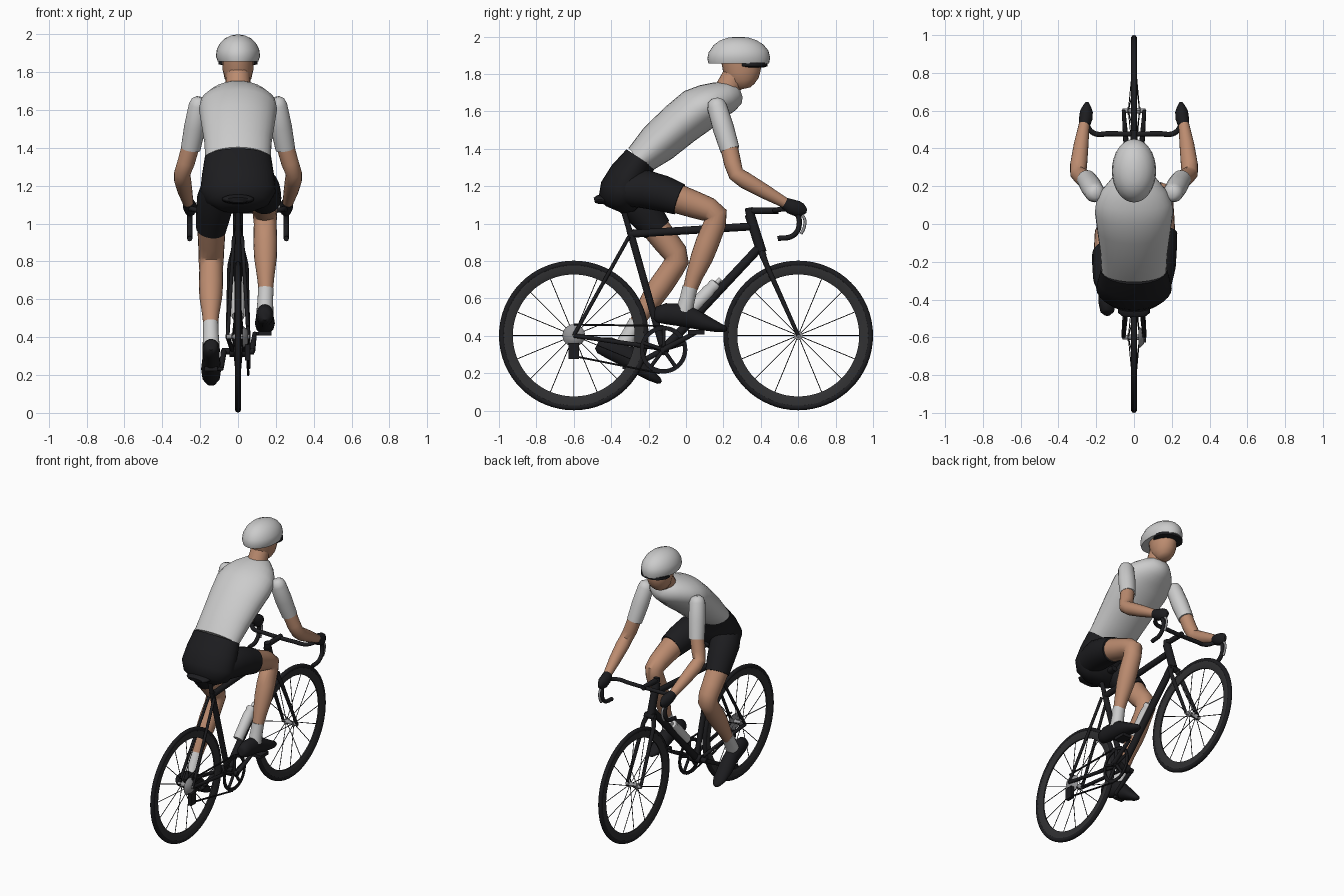
import bpy, bmesh, math
from mathutils import Vector


def material(name, rgb):
    m = bpy.data.materials.new(name)
    m.diffuse_color = (*rgb, 1)
    return m


BLACK = material("black", (0.012, 0.012, 0.014))
RIM = material("rim_dark", (0.03, 0.03, 0.032))
SKIN = material("skin", (0.5, 0.26, 0.16))
STEEL = material("steel", (0.3, 0.3, 0.31))


def finish(name, bm, mat, angle=50):
    bmesh.ops.recalc_face_normals(bm, faces=bm.faces)
    me = bpy.data.meshes.new(name)
    bm.to_mesh(me)
    bm.free()
    me.shade_smooth()
    me.set_sharp_from_angle(angle=math.radians(angle))
    if mat:
        me.materials.append(mat)
    ob = bpy.data.objects.new(name, me)
    bpy.context.collection.objects.link(ob)
    return ob


def loft(name, paths, mat=None, n=20):
    """Skin elliptical rings (x, y, z, half_width, half_thickness) along each path."""
    bm = bmesh.new()
    for path in paths:
        c = [Vector(p[:3]) for p in path]
        rings = []
        for i, p in enumerate(path):
            t = (c[min(i + 1, len(c) - 1)] - c[max(i - 1, 0)]).normalized()
            ref = Vector((0, 1, 0)) if abs(t.x) > 0.9 else Vector((1, 0, 0))
            side = (ref - t * ref.dot(t)).normalized()
            up = side.cross(t)
            rings.append([bm.verts.new(c[i] + side * p[3] * math.cos(a) + up * p[4] * math.sin(a))
                          for a in (2 * math.pi * k / n for k in range(n))])
        for a, b in zip(rings, rings[1:]):
            for k in range(n):
                bm.faces.new((a[k], a[k - 1], b[k - 1], b[k]))
        bm.faces.new(rings[0])
        bm.faces.new(rings[-1])
    return finish(name, bm, mat)


def tube(points, r, r2=None):
    r2 = r if r2 is None else r2
    k = max(len(points) - 1, 1)
    return [(*p, r + (r2 - r) * i / k, r + (r2 - r) * i / k) for i, p in enumerate(points)]


def limb(x0, x1, rows):
    """Round rings (y, z, r) with x blended from x0 to x1."""
    k = len(rows) - 1
    return [(x0 + (x1 - x0) * i / k, y, z, r, r) for i, (y, z, r) in enumerate(rows)]


def lathe(name, profile, y, z, mat=None, n=64):
    """Spin a closed (radius, x) profile around an axle parallel to x."""
    bm = bmesh.new()
    rings = [[bm.verts.new((x, y + r * math.cos(a), z + r * math.sin(a))) for r, x in profile]
             for a in (2 * math.pi * k / n for k in range(n))]
    m = len(profile)
    for i in range(n):
        a, b = rings[i - 1], rings[i]
        for k in range(m):
            bm.faces.new((a[k - 1], a[k], b[k], b[k - 1]))
    return finish(name, bm, mat)


def box(name, c, s, mat):
    bm = bmesh.new()
    bmesh.ops.create_cube(bm, size=1)
    for v in bm.verts:
        v.co = Vector(v.co[i] * s[i] + c[i] for i in range(3))
    return finish(name, bm, mat, 30)


def wire(name, pts, r, mat):
    cu = bpy.data.curves.new(name, 'CURVE')
    cu.dimensions = '3D'
    cu.bevel_depth, cu.bevel_resolution, cu.use_fill_caps = r, 2, True
    cu.resolution_u = 6
    s = cu.splines.new('BEZIER')
    s.bezier_points.add(len(pts) - 1)
    for b, p in zip(s.bezier_points, pts):
        b.co = p
        b.handle_left_type = b.handle_right_type = 'AUTO'
    if mat:
        cu.materials.append(mat)
    bpy.context.collection.objects.link(bpy.data.objects.new(name, cu))


# Wheels
AXLE = 0.402
for label, y in (("rear", -0.6), ("front", 0.6)):
    circle = [(0.384 + 0.016 * math.cos(a), 0.016 * math.sin(a))
              for a in (math.pi * k / 5 for k in range(10))]
    lathe(label + "_tire", circle, y, AXLE, BLACK)
    lathe(label + "_rim", [(0.378, -0.012), (0.378, 0.012), (0.345, 0.013), (0.326, 0.005),
                           (0.326, -0.005), (0.345, -0.013)], y, AXLE, RIM)
    lathe(label + "_hub", [(0.004, -0.06), (0.012, -0.06), (0.012, -0.035), (0.024, -0.032), (0.014, -0.022),
                           (0.014, 0.022), (0.024, 0.032), (0.012, 0.035), (0.012, 0.06), (0.004, 0.06)],
          y, AXLE, STEEL, 20)
    spokes = []
    for k in range(16):
        a = math.pi * k / 8
        d = (math.cos(a), math.sin(a))
        spokes.append(tube([((-1) ** k * 0.028, y + 0.02 * d[0], AXLE + 0.02 * d[1]),
                            (0, y + 0.33 * d[0], AXLE + 0.33 * d[1])], 0.0025))
    loft(label + "_spokes", spokes, BLACK, 6)

# Frame and fork
loft("main_frame", [
    tube([(0, -0.30, 0.965), (0, -0.12, 0.326)], 0.019),
    tube([(0, -0.30, 0.945), (0, 0.355, 0.985)], 0.021),
    tube([(0, 0.385, 0.865), (0, -0.12, 0.326)], 0.024),
    tube([(0, 0.34, 1.05), (0, 0.405, 0.845)], 0.027),
    tube([(-0.045, -0.12, 0.326), (0.045, -0.12, 0.326)], 0.03)], BLACK, 16)
loft("seat_post", [tube([(0, -0.295, 0.94), (0, -0.35, 1.125)], 0.015)], BLACK, 12)
loft("rear_stays", [p for s in (-1, 1) for p in (
    tube([(s * 0.055, -0.6, AXLE), (s * 0.022, -0.305, 0.93)], 0.01),
    tube([(s * 0.055, -0.6, AXLE), (s * 0.03, -0.12, 0.33)], 0.012))], BLACK, 12)
loft("fork", [tube([(s * 0.02, 0.403, 0.85), (s * 0.042, 0.43, 0.78), (s * 0.055, 0.6, AXLE)], 0.019, 0.01)
              for s in (-1, 1)] + [tube([(-0.04, 0.41, 0.835), (0.04, 0.41, 0.835)], 0.02)], BLACK, 12)
loft("saddle", [[(0, -0.49, 1.125, 0.06, 0.014), (0, -0.47, 1.13, 0.085, 0.024), (0, -0.41, 1.125, 0.085, 0.024),
                 (0, -0.31, 1.115, 0.04, 0.022), (0, -0.2, 1.115, 0.024, 0.018)]], BLACK)
loft("bottle", [[(0, 0.0, 0.51, 0.034, 0.034), (0, 0.12, 0.636, 0.037, 0.037), (0, 0.14, 0.657, 0.032, 0.032),
                 (0, 0.15, 0.668, 0.036, 0.036), (0, 0.162, 0.681, 0.03, 0.03), (0, 0.165, 0.684, 0.013, 0.013),
                 (0, 0.185, 0.705, 0.011, 0.011)]])

# Handlebar, stem and brake levers
half = [(0.13, 0.478, 1.068), (0.215, 0.482, 1.072), (0.25, 0.53, 1.078), (0.255, 0.585, 1.06),
        (0.255, 0.606, 1.0), (0.255, 0.575, 0.938), (0.255, 0.49, 0.92)]
wire("handlebar", [(-x, y, z) for x, y, z in reversed(half)] + half, 0.014, BLACK)
loft("stem", [tube([(0, 0.345, 1.03), (0, 0.335, 1.085)], 0.022),
              tube([(0, 0.335, 1.068), (0, 0.495, 1.07)], 0.018)], BLACK, 14)
for s in (-1, 1):
    wire("brake_lever", [(s * 0.253, 0.6, 1.06), (s * 0.253, 0.632, 1.03), (s * 0.253, 0.632, 0.98),
                         (s * 0.253, 0.615, 0.945)], 0.008, STEEL)

# Drivetrain
BY, BZ = -0.12, 0.326
lathe("chainring", [(0.127, 0.05), (0.127, 0.058), (0.104, 0.058), (0.104, 0.05)], BY, BZ, BLACK)
loft("chainring_arms", [tube([(0.055, BY, BZ), (0.055, BY + 0.11 * math.cos(a), BZ + 0.11 * math.sin(a))], 0.01)
                        for a in (2 * math.pi * k / 5 + 0.3 for k in range(5))], BLACK, 8)
lathe("cassette", [(0.01, 0.025), (0.06, 0.025), (0.035, 0.052), (0.01, 0.052)], -0.6, AXLE, STEEL, 32)
box("rear_derailleur", (0.05, -0.6, 0.32), (0.025, 0.055, 0.085), BLACK)
loft("chain", [tube([(0.052, -0.6, 0.46), (0.054, -0.12, 0.453)], 0.006),
               tube([(0.052, -0.58, 0.288), (0.054, -0.14, 0.2)], 0.006)], BLACK, 6)
for s in (-1, 1):
    py, pz = BY + s * 0.175, BZ + s * 0.093
    loft("crank_arm", [tube([(s * 0.03, BY, BZ), (s * 0.085, BY, BZ)], 0.018),
                       tube([(s * 0.075, BY, BZ), (s * 0.088, py, pz)], 0.016, 0.012),
                       tube([(s * 0.08, py, pz), (s * 0.12, py, pz)], 0.009)], BLACK, 12)
    box("pedal", (s * 0.142, py, pz), (0.07, 0.09, 0.022), BLACK)

# Torso
loft("shorts_hips", [[(0, -0.385, 1.075, 0.09, 0.05), (0, -0.37, 1.11, 0.165, 0.105), (0, -0.34, 1.17, 0.2, 0.125),
                      (0, -0.30, 1.26, 0.19, 0.11), (0, -0.243, 1.348, 0.176, 0.09)]], BLACK, 28)
loft("jersey_body", [[(0, -0.25, 1.34, 0.172, 0.086), (0, -0.15, 1.43, 0.178, 0.112), (0, -0.03, 1.535, 0.195, 0.12),
                      (0, 0.06, 1.605, 0.207, 0.125), (0, 0.12, 1.637, 0.2, 0.113), (0, 0.18, 1.662, 0.168, 0.098),
                      (0, 0.24, 1.682, 0.118, 0.08), (0, 0.28, 1.695, 0.07, 0.055),
                      (0, 0.295, 1.7, 0.025, 0.025)]], None, 28)

# Head
loft("neck", [tube([(0, 0.2, 1.68), (0, 0.28, 1.83)], 0.068, 0.062)], SKIN)
loft("head", [[(0, 0.315, 1.722, 0.03, 0.03), (0, 0.312, 1.735, 0.05, 0.055), (0, 0.305, 1.765, 0.07, 0.084),
               (0, 0.3, 1.81, 0.081, 0.1), (0, 0.295, 1.87, 0.083, 0.106)]], SKIN)
loft("helmet", [[(0, 0.282, 1.856, 0.107, 0.162), (0, 0.282, 1.885, 0.117, 0.168), (0, 0.281, 1.92, 0.112, 0.16),
                 (0, 0.28, 1.955, 0.094, 0.134), (0, 0.28, 1.98, 0.067, 0.098), (0, 0.28, 1.994, 0.036, 0.056),
                 (0, 0.28, 1.999, 0.008, 0.012)]], None, 32)
loft("eye_shield", [[(0, 0.35, 1.836, 0.08, 0.07), (0, 0.35, 1.842, 0.102, 0.086),
                     (0, 0.35, 1.862, 0.102, 0.086)]], BLACK)

# Arms
for s in (-1, 1):
    loft("sleeve", [[(s * x, y, z, r, r) for x, y, z, r in (
        (0.2, 0.158, 1.668, 0.02), (0.203, 0.16, 1.655, 0.042), (0.207, 0.166, 1.625, 0.053),
        (0.228, 0.2, 1.51, 0.057), (0.25, 0.235, 1.395, 0.052))]])
    loft("bare_arm", [[(s * x, y, z, r, r) for x, y, z, r in (
        (0.247, 0.228, 1.42, 0.047), (0.275, 0.25, 1.32, 0.046), (0.295, 0.268, 1.265, 0.043),
        (0.293, 0.315, 1.232, 0.045), (0.28, 0.42, 1.172, 0.039), (0.262, 0.54, 1.105, 0.027))]], SKIN)
    loft("glove", [[(s * x, y, z, w, t) for x, y, z, w, t in (
        (0.263, 0.525, 1.112, 0.03, 0.03), (0.255, 0.56, 1.092, 0.036, 0.04), (0.252, 0.595, 1.08, 0.034, 0.042),
        (0.25, 0.622, 1.072, 0.022, 0.035), (0.248, 0.645, 1.068, 0.008, 0.012))]], BLACK)

# Legs: right leg raised, left leg extended down
loft("right_short", [limb(0.105, 0.145, [(-0.33, 1.185, 0.09), (-0.22, 1.185, 0.103), (-0.12, 1.16, 0.096),
                                         (-0.035, 1.13, 0.085)])], BLACK)
loft("right_leg", [limb(0.14, 0.147, [(-0.07, 1.142, 0.08), (0.05, 1.1, 0.072), (0.12, 1.075, 0.066),
                                      (0.16, 1.045, 0.064), (0.155, 1.0, 0.06), (0.115, 0.9, 0.063),
                                      (0.085, 0.82, 0.06), (0.045, 0.72, 0.046), (0.015, 0.63, 0.036)])], SKIN)
loft("right_sock", [limb(0.147, 0.142, [(0.022, 0.66, 0.041), (0.008, 0.6, 0.041), (-0.01, 0.53, 0.045)])])
loft("left_short", [limb(-0.105, -0.142, [(-0.33, 1.19, 0.09), (-0.28, 1.13, 0.1), (-0.215, 1.05, 0.092),
                                          (-0.155, 0.97, 0.08)])], BLACK)
loft("left_leg", [limb(-0.14, -0.145, [(-0.18, 1.0, 0.076), (-0.1, 0.895, 0.07), (-0.06, 0.845, 0.067),
                                       (-0.05, 0.8, 0.066), (-0.075, 0.755, 0.062), (-0.13, 0.675, 0.064),
                                       (-0.175, 0.61, 0.06), (-0.235, 0.52, 0.045), (-0.28, 0.44, 0.036)])], SKIN)
loft("left_sock", [limb(-0.145, -0.142, [(-0.265, 0.475, 0.041), (-0.295, 0.42, 0.041), (-0.33, 0.355, 0.045)])])

# Shoes: one profile placed at each heel and tilted
SHOE = [(0, 0.0, 0.02, 0.025), (0.012, 0.0, 0.036, 0.042), (0.06, 0.012, 0.046, 0.056), (0.16, 0.018, 0.045, 0.062),
        (0.26, -0.005, 0.053, 0.045), (0.34, -0.02, 0.046, 0.028), (0.385, -0.025, 0.026, 0.017),
        (0.397, -0.026, 0.008, 0.007)]
for label, x, hy, hz, deg in (("right", 0.142, -0.17, 0.515, -8), ("left", -0.142, -0.475, 0.355, -27)):
    ca, sa = math.cos(math.radians(deg)), math.sin(math.radians(deg))
    loft(label + "_shoe", [[(x, hy + u * ca - v * sa, hz + u * sa + v * ca, w, t) for u, v, w, t in SHOE]], BLACK)
